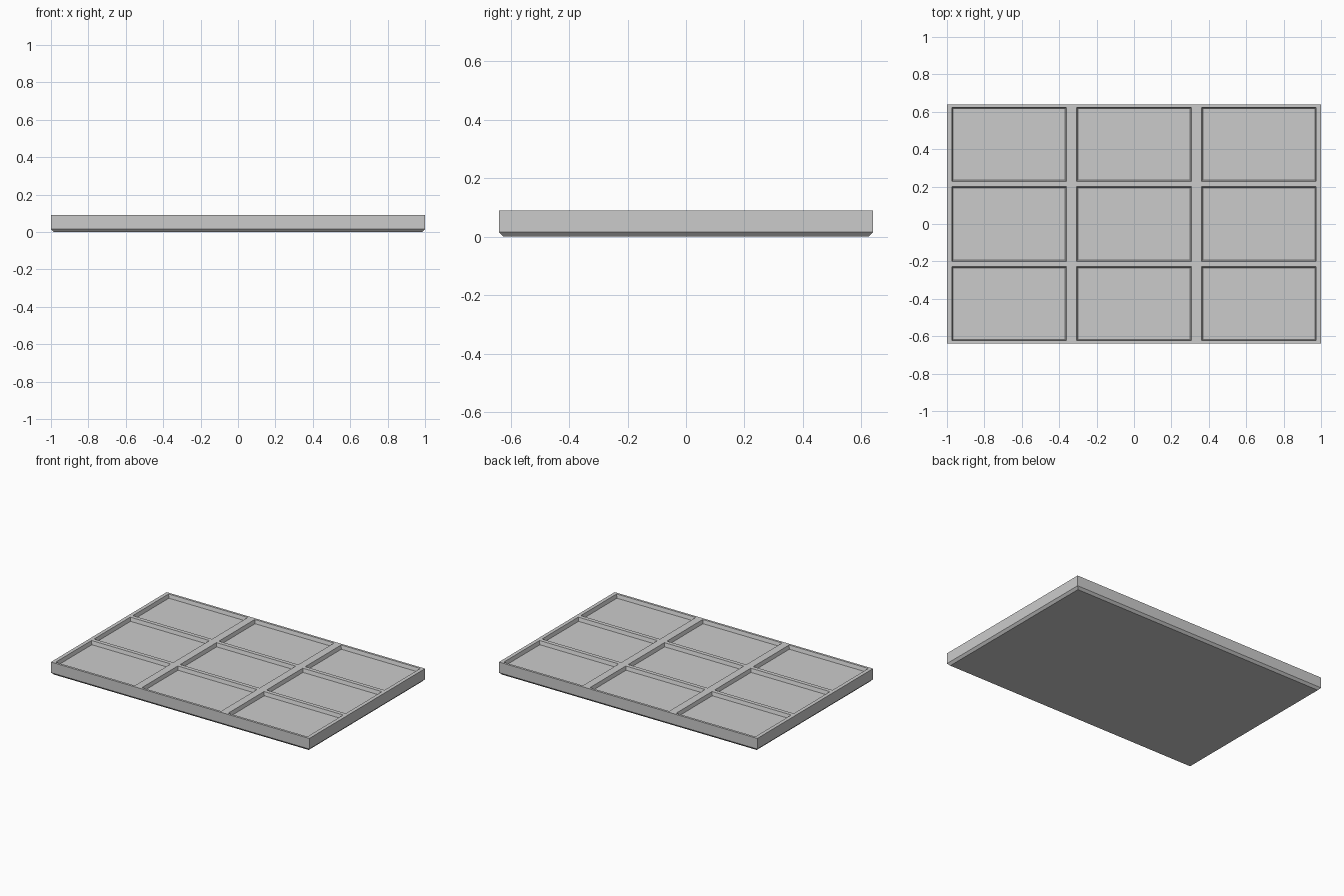
import bpy, bmesh

if "Cube" in bpy.data.objects:
    bpy.data.objects.remove(bpy.data.objects["Cube"])

HX, HY, TOP = 1.0, 0.64, 0.09
CHAMFER_Z, CHAMFER_IN = 0.016, 0.015
DEPTH, TAPER = 0.025, 0.007

# Grid lines of the top: outer frame, then cell edges
xs = [-HX, -0.974, -0.361, -0.307, 0.307, 0.361, 0.974, HX]
xs[3], xs[4] = -0.307, 0.307
ys = [-HY, -0.624, -0.228, -0.2, 0.2, 0.228, 0.624, HY]

bm = bmesh.new()
grid = [[bm.verts.new((x, y, TOP)) for y in ys] for x in xs]
cells = []
for i in range(len(xs) - 1):
    for j in range(len(ys) - 1):
        f = bm.faces.new((grid[i][j], grid[i + 1][j], grid[i + 1][j + 1], grid[i][j + 1]))
        if i % 2 and j % 2:
            cells.append(f)


def extrude_rim(edges, z, inset):
    """Extend the open border down to height z, pulled in by inset."""
    new = bmesh.ops.extrude_edge_only(bm, edges=edges)["geom"]
    for v in (g for g in new if isinstance(g, bmesh.types.BMVert)):
        if abs(v.co.x) > HX - 1e-4:
            v.co.x -= inset if v.co.x > 0 else -inset
        if abs(v.co.y) > HY - 1e-4:
            v.co.y -= inset if v.co.y > 0 else -inset
        v.co.z = z
    return [g for g in new if isinstance(g, bmesh.types.BMEdge) and g.is_boundary]


# Side walls, bottom chamfer and underside
rim = extrude_rim([e for e in bm.edges if e.is_boundary], CHAMFER_Z, 0)
rim = extrude_rim(rim, 0, CHAMFER_IN)
bmesh.ops.holes_fill(bm, edges=rim, sides=0)

# Nine recessed panels with slightly sloped walls
bmesh.ops.recalc_face_normals(bm, faces=bm.faces[:])
for f in cells:
    bmesh.ops.inset_region(bm, faces=[f], thickness=TAPER, depth=0, use_even_offset=True)
    for v in f.verts:
        v.co.z = TOP - DEPTH

# Merge coplanar strips of the frame into clean flat faces
bmesh.ops.dissolve_limit(bm, angle_limit=0.01, verts=bm.verts[:], edges=bm.edges[:])
bmesh.ops.triangulate(bm, faces=[f for f in bm.faces if len(f.verts) > 4])
bmesh.ops.recalc_face_normals(bm, faces=bm.faces[:])

mesh = bpy.data.meshes.new("coffered_panel")
bm.to_mesh(mesh)
bm.free()
bpy.context.collection.objects.link(bpy.data.objects.new("coffered_panel", mesh))
